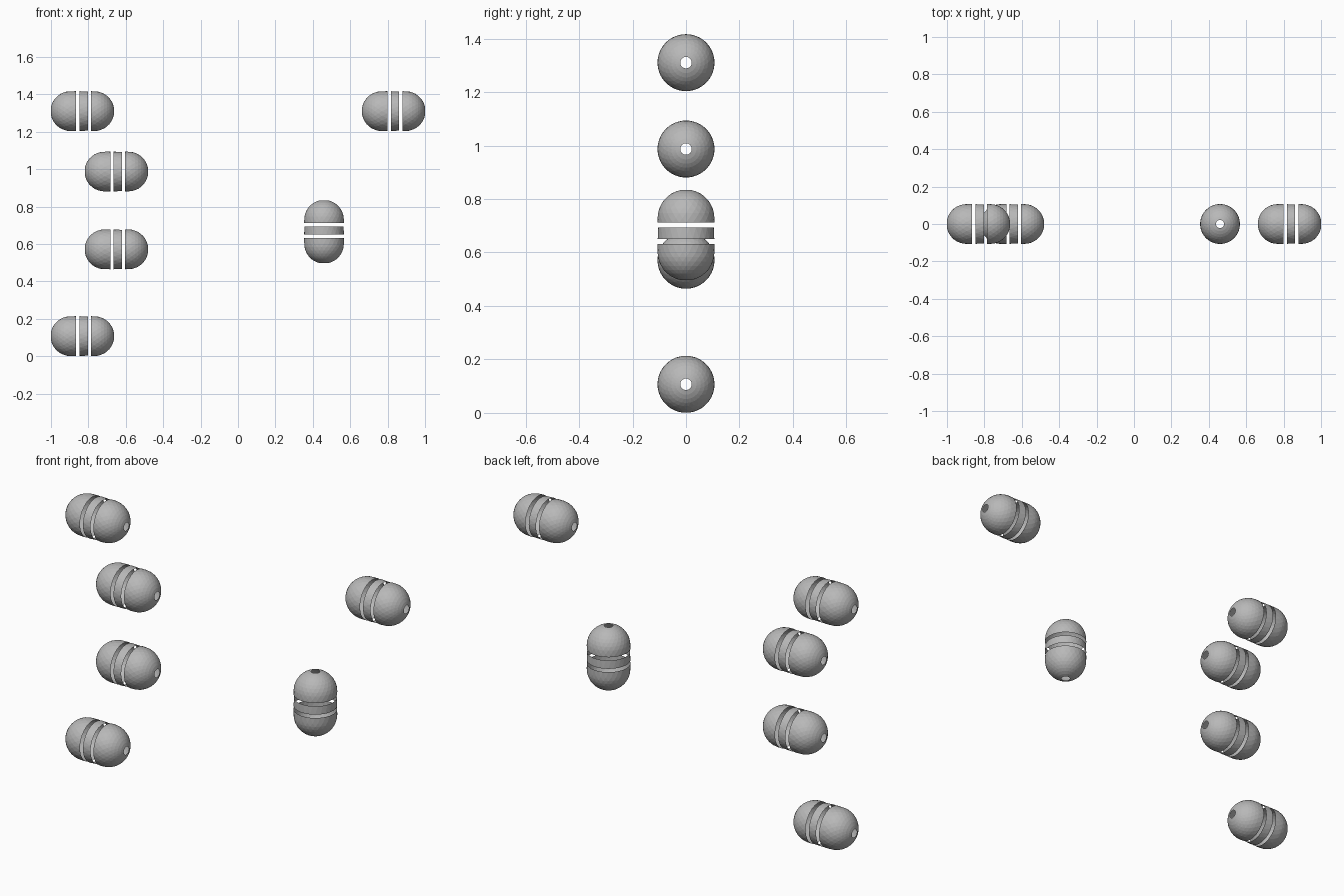
import bpy
import math
from mathutils import Matrix, Vector

if "Cube" in bpy.data.objects:
    bpy.data.objects.remove(bpy.data.objects["Cube"])

R = 0.1065      # bead radius
HOLE = 0.0215   # end hole radius
HALF = 0.168    # half length of a bead
SEG = 26

grey = bpy.data.materials.new("plain grey")
grey.diffuse_color = (0.48, 0.48, 0.48, 1)
grey.use_nodes = True
grey.node_tree.nodes["Principled BSDF"].inputs["Base Color"].default_value = grey.diffuse_color


def shell(name, rows, matrix):
    """Open faceted shell; rows are (radius, height), staggered half a step each."""
    verts, faces = [], []
    for i, (r, h) in enumerate(rows):
        for k in range(SEG):
            a = 2 * math.pi * (k + 0.5 * (i % 2)) / SEG
            verts.append((r * math.cos(a), r * math.sin(a), h))
    up = rows[-1][1] > rows[0][1]
    for i in range(len(rows) - 1):
        a, b = i * SEG, (i + 1) * SEG
        for k in range(SEG):
            n = (k + 1) % SEG
            if i % 2 == 0:
                tris = [(a + k, a + n, b + k), (a + n, b + n, b + k)]
            else:
                tris = [(a + k, b + n, b + k), (a + k, a + n, b + n)]
            faces += tris if up else [t[::-1] for t in tris]
    mesh = bpy.data.meshes.new(name)
    mesh.from_pydata(verts, [], faces)
    mesh.transform(matrix)
    mesh.materials.append(grey)
    obj = bpy.data.objects.new(name, mesh)
    bpy.context.collection.objects.link(obj)
    return obj


def cap_rows(edge, side):
    """Short straight wall followed by a dome that ends at the hole."""
    last = math.acos(HOLE / R)
    centre = HALF - R * math.sin(last)
    rows = [(R, side * edge)]
    for i in range(9):
        t = last * i / 8
        rows.append((R * math.cos(t), side * (centre + R * math.sin(t))))
    return rows


def bead(label, x, z, upright=False):
    m = Matrix.Translation(Vector((x, 0, z)))
    if not upright:
        m = m @ Matrix.Rotation(math.pi / 2, 4, 'Y')   # axis along x
    shell(label + "_short_cap", cap_rows(0.047, 1), m)
    shell(label + "_middle_ring", [(R, -0.015), (R * 0.985, 0.029)], m)
    shell(label + "_long_cap", cap_rows(0.033, -1), m)


# Five lying beads and one upright bead
lying = [(-0.832, 1.31), (-0.65, 0.987), (-0.65, 0.571), (-0.832, 0.107), (0.832, 1.31)]
for i, (x, z) in enumerate(lying):
    bead("lying_bead_%d" % (i + 1), x, z)
bead("upright_bead", 0.46, 0.665, True)
